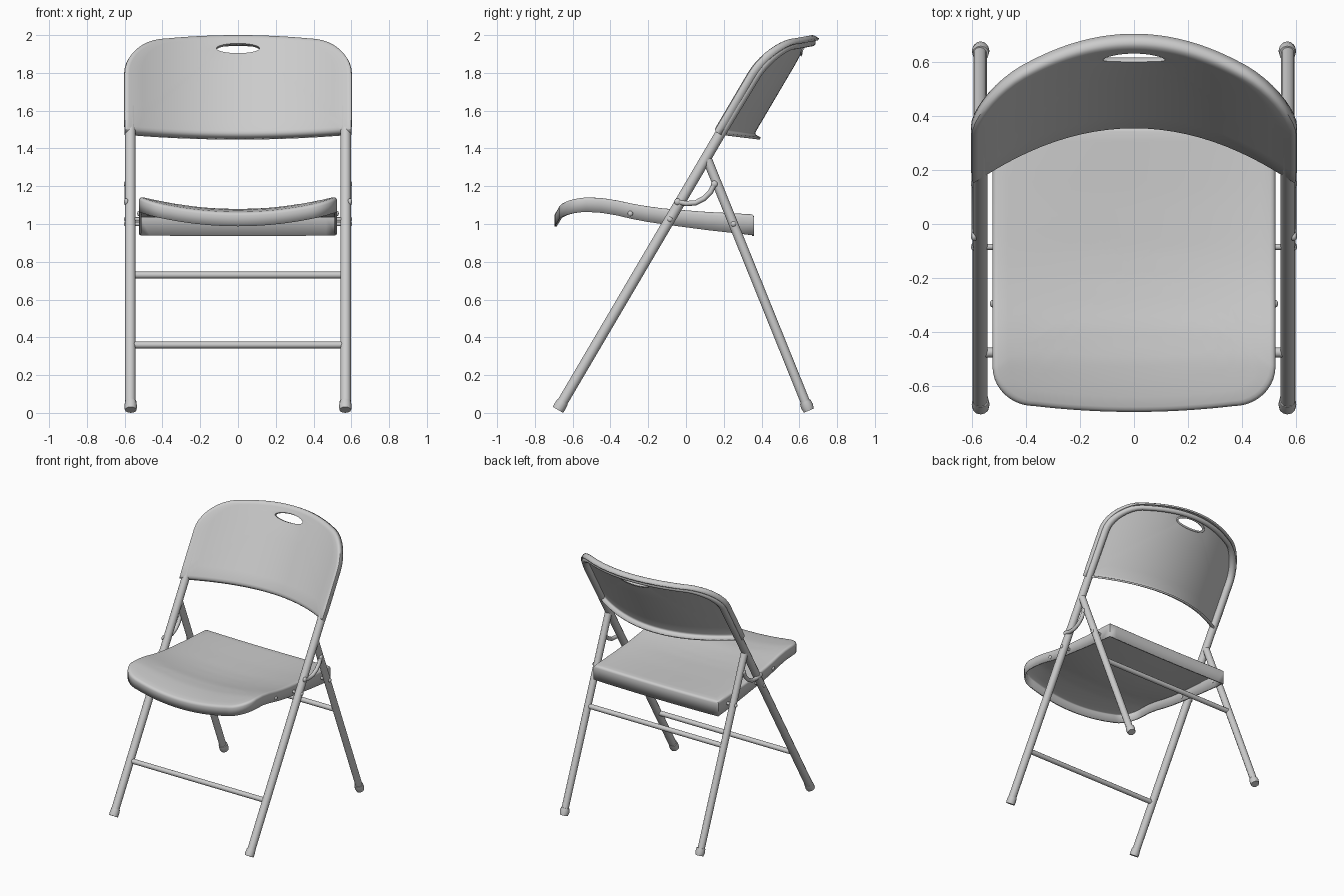
import bpy, bmesh, math

if "Cube" in bpy.data.objects:
    bpy.data.objects.remove(bpy.data.objects["Cube"])

grey = bpy.data.materials.new("light_grey")
grey.diffuse_color = (0.6, 0.6, 0.6, 1)
grey.use_nodes = True
grey.node_tree.nodes["Principled BSDF"].inputs["Base Color"].default_value = grey.diffuse_color


def finish(ob, name, angle=40):
    ob.name = name
    ob.data.materials.clear()
    ob.data.materials.append(grey)
    bpy.ops.object.select_all(action='DESELECT')
    ob.select_set(True)
    bpy.context.view_layer.objects.active = ob
    if ob.type == 'CURVE':
        bpy.ops.object.convert(target='MESH')
        ob = bpy.context.object
    bpy.ops.object.shade_smooth_by_angle(angle=math.radians(angle))
    return ob


def tube(name, pts, r, radii=None):
    cu = bpy.data.curves.new(name, 'CURVE')
    cu.dimensions = '3D'
    cu.bevel_depth = r
    cu.bevel_resolution = 4
    cu.use_fill_caps = True
    sp = cu.splines.new('POLY')
    sp.points.add(len(pts) - 1)
    for i, (p, c) in enumerate(zip(sp.points, pts)):
        p.co = (*c, 1)
        p.radius = radii[i] if radii else 1
    ob = bpy.data.objects.new(name, cu)
    bpy.context.collection.objects.link(ob)
    return finish(ob, name)


def rivet(name, loc, r):
    bpy.ops.mesh.primitive_uv_sphere_add(segments=16, ring_count=8, radius=r, location=loc)
    bpy.context.object.scale.x = 0.7
    finish(bpy.context.object, name)


def shell(name, rings, thickness, cap):
    # closed rings joined by quads, then given a wall thickness
    bm = bmesh.new()
    vs = [[bm.verts.new(p) for p in ring] for ring in rings]
    n = len(vs[0])
    for a, b in zip(vs, vs[1:]):
        for i in range(n):
            j = (i + 1) % n
            bm.faces.new((a[i], a[j], b[j], b[i]))
    if cap:
        bm.faces.new(vs[0])
    bmesh.ops.recalc_face_normals(bm, faces=bm.faces)
    me = bpy.data.meshes.new(name)
    bm.to_mesh(me)
    bm.free()
    ob = bpy.data.objects.new(name, me)
    bpy.context.collection.objects.link(ob)
    mod = ob.modifiers.new("wall", 'SOLIDIFY')
    mod.thickness = thickness
    mod.offset = 0
    finish(ob, name, 50)


def rounded_edge(w, straight, bow, drop, n_mid, n_corner):
    # (x, drop) pairs from +w to -w: bowed middle with elliptical corners
    half = [(straight + (w - straight) * math.cos(a), bow + drop * (1 - math.sin(a)))
            for a in [math.pi / 2 * i / n_corner for i in range(n_corner)]]
    mid = [straight * (1 - 2 * i / n_mid) for i in range(n_mid + 1)]
    return (half + [(x, bow * (x / straight) ** 2) for x in mid]
            + [(-x, d) for x, d in reversed(half)])


def lerp_table(tab, t):
    for (a, fa), (b, fb) in zip(tab, tab[1:]):
        if t <= b:
            return fa + (fb - fa) * max(0, t - a) / (b - a)
    return tab[-1][1]


def front_y(z):
    return -0.667 + 0.588 * (z - 0.035)


def rear_y(z):
    return 0.641 - 0.404 * (z - 0.035)


# Backrest: curved panel with a handle slot and a rolled rim
ZC = 1.735


def back_pt(x, z, depth):
    y = front_y(z) - 0.048 + 0.222 * (1 - (x / 0.6) ** 2)
    return (x, y + 0.863 * depth, z - 0.505 * depth)


def inset(p, d):
    return (p[0] * (1 - d / 0.6), ZC + (p[1] - ZC) * (1 - d / 0.27))


top_edge = [(x, 2.0 - d) for x, d in rounded_edge(0.597, 0.38, 0.018, 0.182, 36, 10)]
outline = top_edge + [(-0.597, 1.8 - 0.06 * i) for i in range(1, 5)]
outline += [(x, 1.475 + 0.025 * (x / 0.597) ** 2)
            for x in [-0.597 + 0.04975 * i for i in range(25)]]
outline += [(0.597, 1.56 + 0.06 * i) for i in range(4)]
hole = []
for x, z in outline:
    a = math.atan2(z - 1.928, x)
    hole.append((0.12 * math.cos(a), 1.928 + 0.03 * math.sin(a)))
rings = [[back_pt(*h, 0.012) for h in hole]]
inner = [inset(p, 0.018) for p in outline]
for t in (0, 0.12, 0.25, 0.4, 0.55, 0.7, 0.85, 1):
    rings.append([back_pt(h[0] + (p[0] - h[0]) * t, h[1] + (p[1] - h[1]) * t, 0)
                  for h, p in zip(hole, inner)])
for d, depth in ((0.008, 0.003), (0.002, 0.009), (0, 0.018), (0, 0.045)):
    rings.append([back_pt(*inset(p, d), depth) for p in outline])
shell("backrest", rings, 0.013, False)

# Seat: dished top with a rolled edge and skirt, hollow underneath
TOP = [(-0.7, 1.12), (-0.65, 1.127), (-0.6, 1.133), (-0.5, 1.14), (-0.4, 1.13),
       (-0.3, 1.107), (-0.2, 1.089), (-0.1, 1.076), (0.1, 1.06), (0.36, 1.045)]
SAG = [(-0.7, 0.065), (-0.45, 0.065), (0.36, 0.005)]
SKIRT = [(-0.7, 0.068), (-0.5, 0.075), (-0.1, 0.08), (0.36, 0.105)]
W = 0.518


def seat_pt(x, y, k, drop=0):
    z = lerp_table(TOP, y) - lerp_table(SAG, y) * (1 - (x / W) ** 2)
    return (x, y, z - drop - k * lerp_table(SKIRT, y))


YC = -0.16
edge = [(x, -0.69 + d) for x, d in rounded_edge(W, 0.37, 0.022, 0.14, 20, 10)]
edge += [(-W, -0.528 + 0.08 * i) for i in range(1, 11)]
edge += [(-W + W / 10 * i, 0.355) for i in range(21)]
edge += [(W, 0.272 - 0.08 * i) for i in range(10)]


def seat_ring(d, t=1, k=0, drop=0):
    return [seat_pt(x * (1 - d / W) * t, YC + (y - YC) * (1 - d / 0.52) * t, k, drop)
            for x, y in edge]


rings = [seat_ring(0.014, t) for t in [0.03] + [i / 14 for i in range(1, 15)]]
rings += [seat_ring(0.006, drop=0.002), seat_ring(0.0015, drop=0.006),
          seat_ring(0, drop=0.012), seat_ring(0, k=1)]
shell("seat", rings, 0.012, True)

# Front frame: both front legs and the thinner arch inside the backrest rim
arch = [back_pt(*inset(p, 0.028), 0.026) for p in top_edge]
slim = [1 - 0.35 * min(1, (0.57 - abs(p[0])) / 0.15) for p in arch]
leg = [(0.57, front_y(z), z) for z in (0.03, 1.5)]
tube("front_frame", leg + arch + [(-x, y, z) for x, y, z in reversed(leg)], 0.028,
     [1, 1] + slim + [1, 1])

# Crossbars
tube("front_crossbar", [(s * 0.56, front_y(0.36), 0.36) for s in (-1, 1)], 0.018)
tube("rear_crossbar", [(s * 0.56, rear_y(0.73), 0.73) for s in (-1, 1)], 0.018)

for s, side in ((1, "right"), (-1, "left")):
    # Rear legs and rubber feet
    tube(side + "_rear_leg", [(s * 0.57, rear_y(z), z) for z in (0.03, 1.34)], 0.025)
    rivet(side + "_rear_leg_cap", (s * 0.57, rear_y(1.34), 1.34), 0.026)
    tube(side + "_front_foot", [(s * 0.568, front_y(z), z) for z in (0.016, 0.035, 0.06)],
         0.033, [0.95, 1, 0.92])
    tube(side + "_rear_foot", [(s * 0.568, rear_y(z), z) for z in (0.012, 0.035, 0.06)],
         0.033, [0.85, 1, 0.92])

    # Curved folding link with end rivets
    link = [(-0.045, 1.118), (0.0, 1.108), (0.05, 1.112), (0.095, 1.135),
            (0.13, 1.17), (0.15, 1.212)]
    tube(side + "_folding_link", [(s * 0.588, y, z) for y, z in link], 0.014)
    for y, z in (link[0], link[-1]):
        rivet(side + "_link_rivet", (s * 0.592, y, z), 0.018)

    # Seat pivots through the legs and the loose seat rivet
    for y, z in ((front_y(1.025), 1.025), (rear_y(1.0), 1.0)):
        tube(side + "_seat_pivot", [(s * 0.51, y, z), (s * 0.595, y, z)], 0.011)
        rivet(side + "_pivot_rivet", (s * 0.594, y, z), 0.014)
    rivet(side + "_seat_rivet", (s * 0.524, -0.295, 1.055), 0.014)
